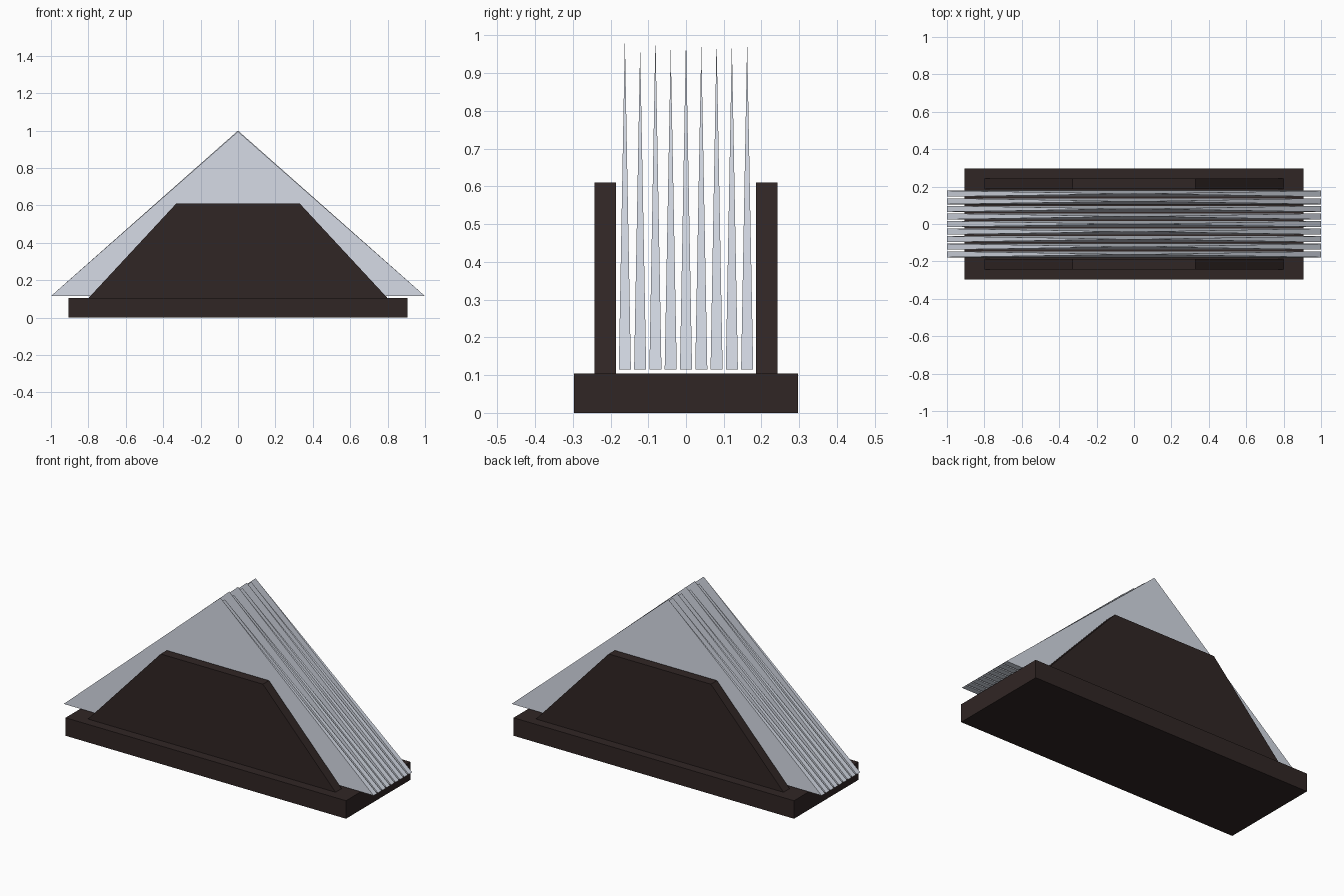
import bpy, bmesh

if "Cube" in bpy.data.objects:
    bpy.data.objects.remove(bpy.data.objects["Cube"])


def material(name, rgb):
    m = bpy.data.materials.new(name)
    m.diffuse_color = (*rgb, 1)
    m.use_nodes = True
    m.node_tree.nodes["Principled BSDF"].inputs["Base Color"].default_value = m.diffuse_color
    return m


def build(name, verts, faces, mat):
    mesh = bpy.data.meshes.new(name)
    mesh.from_pydata(verts, [], faces)
    bm = bmesh.new()
    bm.from_mesh(mesh)
    bmesh.ops.recalc_face_normals(bm, faces=bm.faces)
    bm.to_mesh(mesh)
    bm.free()
    mesh.materials.append(mat)
    ob = bpy.data.objects.new(name, mesh)
    bpy.context.collection.objects.link(ob)
    return ob


def slab(name, profile, y0, y1, mat):
    """Extrude a four-point x/z profile between two y positions."""
    verts = [(x, y, z) for y in (y0, y1) for x, z in profile]
    faces = [(0, 1, 2, 3), (4, 5, 6, 7)]
    faces += [(i, (i + 1) % 4, (i + 1) % 4 + 4, i + 4) for i in range(4)]
    return build(name, verts, faces, mat)


wood = material("dark wood", (0.030, 0.019, 0.018))
paper = material("napkin paper", (0.66, 0.70, 0.78))

# Base block
slab("base", [(-.905, 0), (.905, 0), (.905, .105), (-.905, .105)], -.297, .297, wood)

# Front and back holder plates
plate = [(-.8, .104), (.8, .104), (.33, .61), (-.33, .61)]
slab("front_plate", plate, -.242, -.186, wood)
slab("back_plate", plate, .186, .242, wood)

# Folded napkins: thick at the open bottom, tapering to a point
tops = [.995, .97, 1.0, .967, .997, .975, .99, .98, .985]
for i, top in enumerate(tops):
    y, t, z = (i - 4) * .0405, .016, .115
    build(f"napkin_{i + 1}",
          [(-1, y - t, z), (1, y - t, z), (1, y + t, z), (-1, y + t, z), (0, y, top)],
          [(0, 1, 2, 3), (0, 1, 4), (1, 2, 4), (2, 3, 4), (3, 0, 4)], paper)
